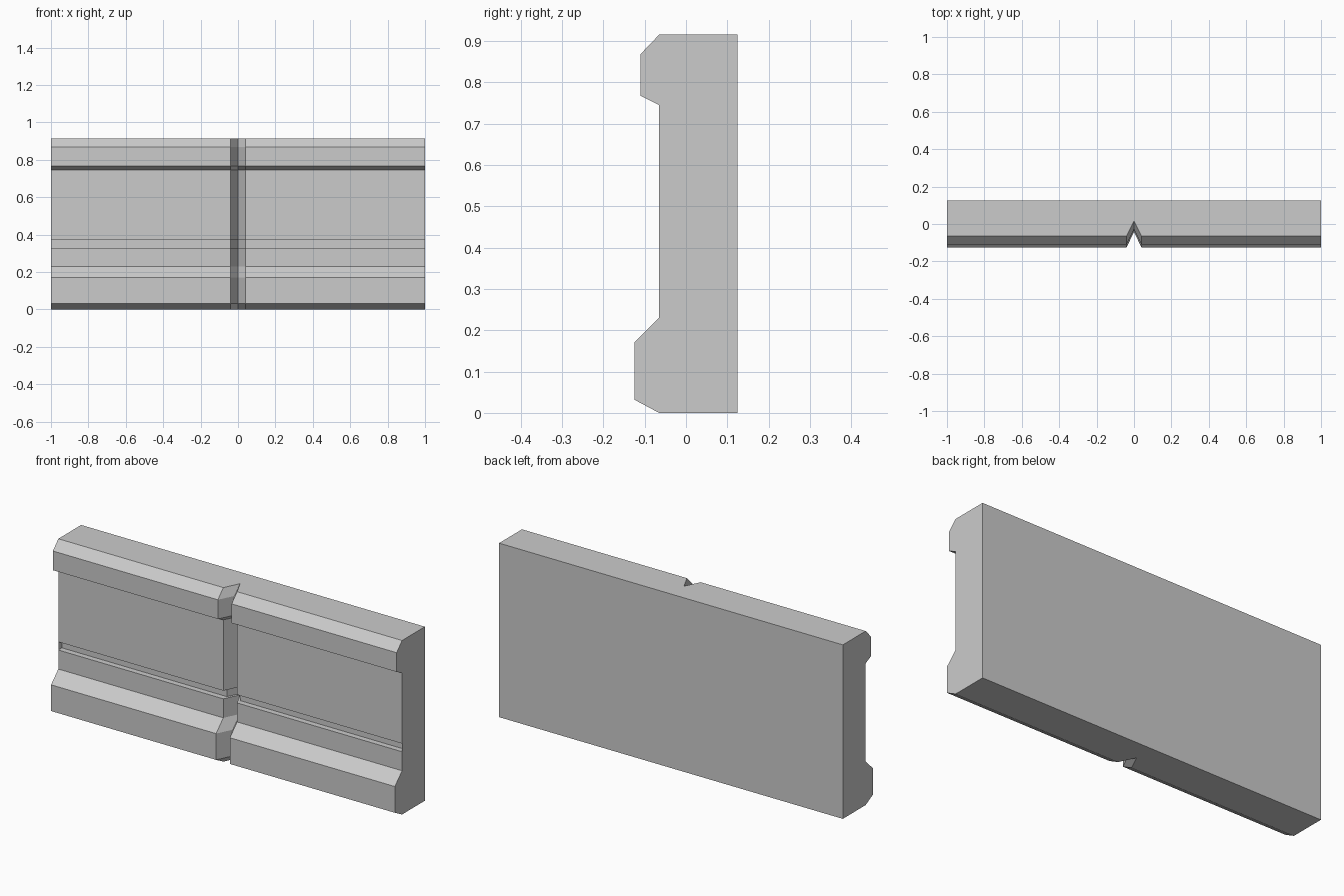
import bpy, bmesh

if "Cube" in bpy.data.objects:
    bpy.data.objects.remove(bpy.data.objects["Cube"])

# cross-section (y, z): back, top lip, panel with groove, base
outline = [(0.125, 0), (0.125, 0.915),
           (-0.065, 0.915), (-0.11, 0.868), (-0.11, 0.767), (-0.065, 0.745),
           (-0.065, 0.373), (-0.035, 0.373), (-0.035, 0.33), (-0.065, 0.33),
           (-0.065, 0.23), (-0.125, 0.17), (-0.125, 0.032), (-0.065, 0)]
groove_inner = (7, 8)

# stations along x with the backward push that makes the central V joint
stations = [(-1, 0), (-0.04, 0), (0, 0.082), (0.04, 0), (1, 0)]

bm = bmesh.new()
rings = [[bm.verts.new((x, y + (push if y < 0 else 0), z)) for y, z in outline]
         for x, push in stations]
n = len(outline)
for a, b in zip(rings, rings[1:]):
    for i in range(n):
        j = (i + 1) % n
        bm.faces.new((a[i], a[j], b[j], b[i]))

# flat end caps that close off the groove
for ring in (rings[0], rings[-1]):
    bm.faces.new([v for i, v in enumerate(ring) if i not in groove_inner])

# flat grooved panel: consistent outward faces
bmesh.ops.recalc_face_normals(bm, faces=bm.faces)
mesh = bpy.data.meshes.new("wall_panel")
bm.to_mesh(mesh)
bm.free()
panel = bpy.data.objects.new("wall_panel", mesh)
bpy.context.collection.objects.link(panel)
